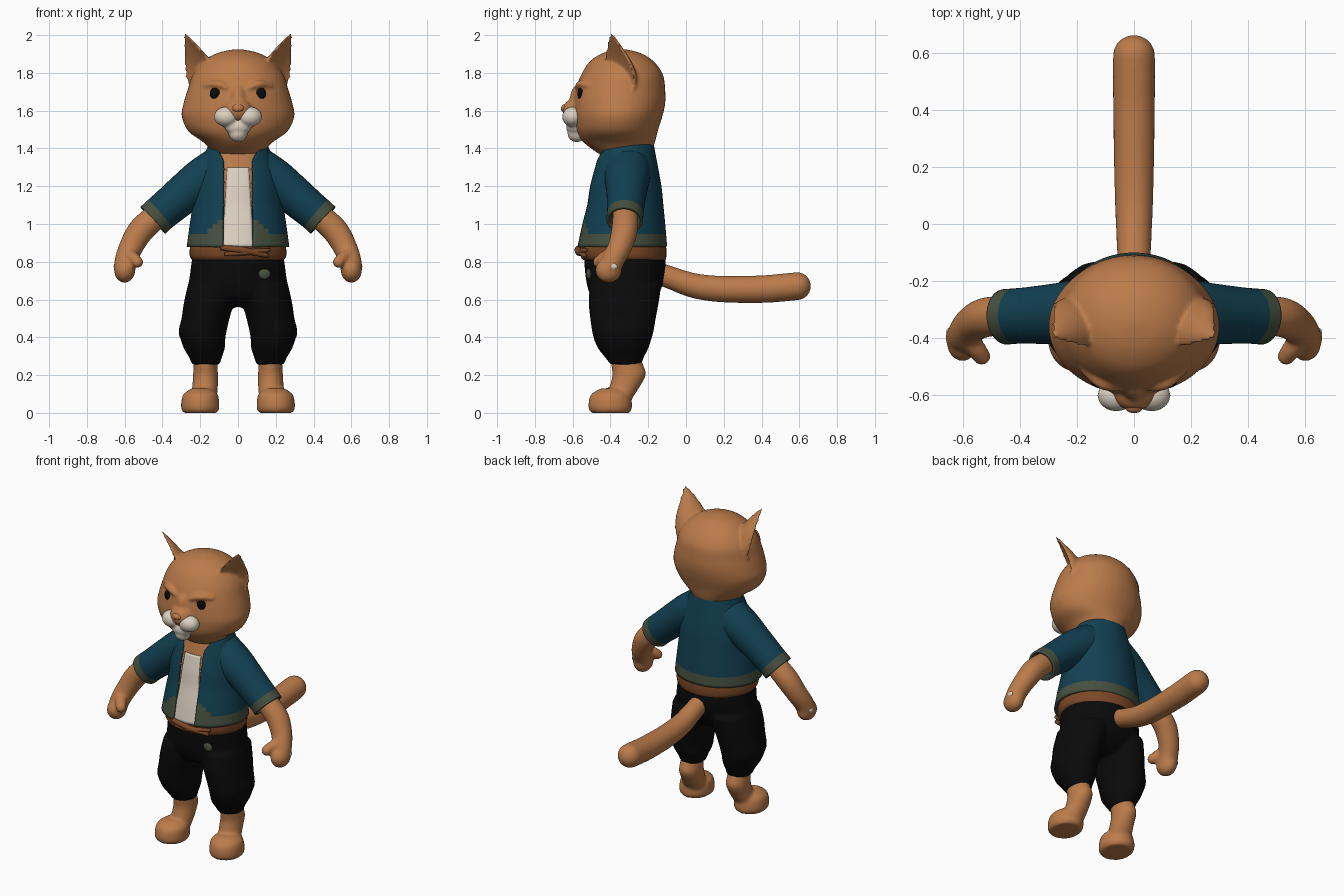
import bpy, bmesh
from math import sin, cos, pi, asin
from mathutils import Vector, Matrix

if "Cube" in bpy.data.objects:
    bpy.data.objects.remove(bpy.data.objects["Cube"])


def material(name, r, g, b):
    m = bpy.data.materials.new(name)
    m.use_nodes = True
    m.diffuse_color = (r, g, b, 1)
    bsdf = m.node_tree.nodes["Principled BSDF"]
    bsdf.inputs["Base Color"].default_value = (r, g, b, 1)
    bsdf.inputs["Roughness"].default_value = 0.8
    return m


FUR = material("orange_fur", 0.50, 0.20, 0.07)
TEAL = material("teal_cloth", 0.006, 0.052, 0.085)
TRIM = material("grey_green_trim", 0.06, 0.08, 0.05)
BELT = material("brown_leather", 0.20, 0.065, 0.02)
BLACK = material("black", 0.003, 0.003, 0.003)
CREAM = material("cream", 0.72, 0.64, 0.54)


def smooth_path(pts, steps=5):
    """Catmull-Rom interpolation through tuples of any length."""
    out = []
    for i in range(len(pts) - 1):
        p = [pts[max(0, min(len(pts) - 1, i + k))] for k in (-1, 0, 1, 2)]
        for s in range(steps):
            t = s / steps
            out.append([b + 0.5 * t * (c - a + t * (2*a - 5*b + 4*c - d + t * (3*(b - c) + d - a)))
                        for a, b, c, d in zip(*p)])
    return out + [list(pts[-1])]


def skin(bm, rows, closed=True, caps=True):
    vs = [[bm.verts.new(p) for p in row] for row in rows]
    n = len(vs[0])
    for lo, hi in zip(vs, vs[1:]):
        for j in range(n if closed else n - 1):
            k = (j + 1) % n
            bm.faces.new((lo[j], lo[k], hi[k], hi[j]))
    if closed and caps:
        bm.faces.new(vs[0][::-1])
        bm.faces.new(vs[-1])


def loft(bm, rings, seg=48, span=None, caps=True):
    """Stack of ellipses (z, centre x, half width, front y, back y); angle 0 is the front."""
    rows = []
    for z, cx, rx, y0, y1 in smooth_path(rings):
        a, b = span(z, rx) if span else (0, 2 * pi)
        n = seg if not span else seg + 1
        ang = [a + (b - a) * j / seg for j in range(n)]
        rows.append([(cx + rx * sin(t), (y0 + y1) / 2 - (y1 - y0) / 2 * cos(t), z) for t in ang])
    skin(bm, rows, closed=span is None, caps=caps)


def sweep(bm, path, seg=24, caps=True):
    """Round tube through points (x, y, z, radius)."""
    pts = smooth_path(path)
    rows = []
    for i, (x, y, z, r) in enumerate(pts):
        d = Vector(pts[min(i + 1, len(pts) - 1)][:3]) - Vector(pts[max(i - 1, 0)][:3])
        q = d.to_track_quat('Z', 'Y')
        rows.append([Vector((x, y, z)) + q @ Vector((r * cos(t), r * sin(t), 0))
                     for t in (2 * pi * j / seg for j in range(seg))])
    skin(bm, rows, caps=caps)


def ball(bm, centre, radii):
    m = Matrix.Translation(centre) @ Matrix.Diagonal((*radii, 1))
    bmesh.ops.create_uvsphere(bm, u_segments=24, v_segments=14, radius=1, matrix=m)


def finish(bm, name, mats, mirror=False, fuse=0, thick=0, rule=None):
    bmesh.ops.recalc_face_normals(bm, faces=bm.faces)
    me = bpy.data.meshes.new(name)
    for f in bm.faces:
        f.smooth = True
        if rule:
            f.material_index = rule(f.calc_center_median())
    bm.to_mesh(me)
    bm.free()
    ob = bpy.data.objects.new(name, me)
    bpy.context.collection.objects.link(ob)
    for m in mats:
        me.materials.append(m)
    if fuse:
        r = ob.modifiers.new("fuse", 'REMESH')
        r.mode, r.voxel_size, r.use_smooth_shade = 'VOXEL', fuse, True
        s = ob.modifiers.new("soften", 'SMOOTH')
        s.factor, s.iterations = 0.5, 5
    if thick:
        s = ob.modifiers.new("thickness", 'SOLIDIFY')
        s.thickness, s.offset = thick, -1
    if mirror:
        ob.modifiers.new("mirror", 'MIRROR')
    return ob


# Head with brows, muzzle bridge and cupped ears
bm = bmesh.new()
loft(bm, [(1.37, 0, .13, -.46, -.19), (1.43, 0, .18, -.54, -.165), (1.49, 0, .262, -.58, -.15),
          (1.57, 0, .298, -.595, -.125), (1.64, 0, .288, -.595, -.11), (1.71, 0, .267, -.585, -.11),
          (1.79, 0, .24, -.555, -.122), (1.86, 0, .185, -.51, -.17), (1.905, 0, .11, -.44, -.24),
          (1.925, 0, .02, -.36, -.32)])
ball(bm, (0, -.585, 1.6), (.075, .07, .065))
ball(bm, (0, -.565, 1.66), (.045, .05, .08))
for s in (1, -1):
    sweep(bm, [(s * .05, -.575, 1.715, .012), (s * .11, -.56, 1.74, .02), (s * .18, -.51, 1.73, .012)])
    rows = []
    for x, y, z, w in smooth_path([(.185, -.35, 1.68, .10), (.2, -.36, 1.77, .115), (.222, -.37, 1.85, .098),
                                   (.25, -.385, 1.93, .058), (.285, -.40, 2.01, .012)]):
        row = []
        for j in range(24):
            t = 2 * pi * j / 24
            u, v = w * cos(t), w * sin(t) * (.8 if sin(t) > 0 else -.2)
            row.append((s * (x + .7 * (u - v)), y + .7 * (u + v), z))
        rows.append(row)
    skin(bm, rows)
finish(bm, "head", [FUR], fuse=.009)

# Face details
bm = bmesh.new()
for s in (1, -1):
    ball(bm, (s * .062, -.6, 1.568), (.066, .056, .053))
ball(bm, (0, -.585, 1.515), (.072, .05, .045))
ball(bm, (0, -.578, 1.48), (.05, .05, .047))
finish(bm, "muzzle", [CREAM], fuse=.008)
bm = bmesh.new()
ball(bm, (0, -.64, 1.612), (.032, .022, .022))
finish(bm, "nose", [FUR])
bm = bmesh.new()
ball(bm, (.115, -.555, 1.69), (.034, .02, .036))
finish(bm, "eyes", [BLACK], mirror=True)

# Torso, shirt and open jacket share one profile
BODY = [(.88, .272, -.585, -.10), (1.0, .255, -.56, -.11), (1.1, .24, -.535, -.12), (1.2, .228, -.52, -.13),
        (1.3, .205, -.495, -.148), (1.38, .172, -.475, -.163), (1.43, .155, -.455, -.172)]


def body(inset):
    return [(z, 0, rx - inset, y0 + inset, y1 - inset) for z, rx, y0, y1 in BODY]


def opening(z, rx):
    a = asin(min(.98, (.08 + max(0, z - 1.34) * .6) / rx))
    return a, 2 * pi - a


def panel(z, rx):
    a = asin((.08 - .06 * (z - .92)) / rx)
    return -a, a


def hem(c):
    corner = max(0, min(1, 1.9 - abs(c.x) / .1)) if c.y < -.35 else 0
    return 1 if c.z < .94 + .09 * corner else 0


bm = bmesh.new()
loft(bm, body(.022))
finish(bm, "torso", [FUR])
bm = bmesh.new()
loft(bm, [r for r in body(.016) if r[0] < 1.35], seg=12, span=panel)
bmesh.ops.delete(bm, geom=[f for f in bm.faces if f.calc_center_median().z > 1.33], context='FACES')
finish(bm, "shirt", [CREAM], thick=.006)
bm = bmesh.new()
loft(bm, body(0), seg=96, span=opening)
finish(bm, "jacket", [TEAL, TRIM], thick=.016, rule=hem)

# Sleeves with contrasting cuffs
bm = bmesh.new()
sweep(bm, [(.09, -.31, 1.29, .125), (.19, -.312, 1.23, .118), (.28, -.315, 1.165, .106),
           (.37, -.32, 1.09, .099), (.412, -.322, 1.055, .097), (.45, -.325, 1.02, .097)], seg=36, caps=False)
finish(bm, "sleeves", [TEAL, TRIM], mirror=True, thick=.016,
       rule=lambda c: int(.75 * (c.x - .412) - .66 * (c.z - 1.055) > 0))

# Ragged fastenings along the jacket edges
bm = bmesh.new()
for z, y in ((1.29, -.468), (1.22, -.487), (1.1, -.508)):
    ball(bm, (.085, y, z), (.018, .012, .007))
finish(bm, "fastenings", [FUR], mirror=True)

# Forearms, hands and thumbs
bm = bmesh.new()
sweep(bm, [(.40, -.32, 1.07, .066), (.51, -.325, .97, .07), (.565, -.35, .88, .064), (.592, -.385, .81, .06),
           (.602, -.405, .755, .058)])
ball(bm, (.6, -.41, .755), (.056, .07, .066))
sweep(bm, [(.585, -.40, .84, .035), (.55, -.44, .815, .034), (.535, -.46, .80, .03)])
ball(bm, (.533, -.463, .798), (.031, .031, .031))
finish(bm, "arms", [FUR], mirror=True, fuse=.009)
bm = bmesh.new()
ball(bm, (.648, -.385, .775), (.01, .022, .016))
finish(bm, "hand_patches", [CREAM], mirror=True)

# Belt and its knot
bm = bmesh.new()
loft(bm, [(.81, 0, .243, -.545, -.108), (.83, 0, .255, -.558, -.104), (.87, 0, .255, -.562, -.104),
          (.895, 0, .247, -.55, -.11)])
finish(bm, "belt", [BELT])
bm = bmesh.new()
sweep(bm, [(-.09, -.56, .875, .014), (.03, -.572, .86, .018), (.16, -.535, .832, .012)], seg=12)
sweep(bm, [(-.07, -.555, .84, .01), (.04, -.57, .85, .016), (.17, -.53, .862, .01)], seg=12)
finish(bm, "belt_knot", [BELT])

# Baggy trousers gathered below the knee
bm = bmesh.new()
loft(bm, [(.56, 0, .10, -.42, -.22), (.6, 0, .2, -.49, -.17), (.66, 0, .258, -.52, -.13),
          (.75, 0, .252, -.535, -.108), (.84, 0, .24, -.54, -.112)])
for s in (1, -1):
    loft(bm, [(.255, s * .17, .075, -.40, -.235), (.29, s * .172, .085, -.425, -.225),
              (.34, s * .178, .108, -.465, -.2), (.385, s * .185, .117, -.485, -.185),
              (.43, s * .188, .127, -.497, -.172), (.5, s * .172, .127, -.507, -.16),
              (.58, s * .155, .132, -.515, -.145), (.68, s * .135, .13, -.51, -.13)])
finish(bm, "trousers", [BLACK], fuse=.011)
bm = bmesh.new()
ball(bm, (.14, -.515, .735), (.032, .014, .028))
finish(bm, "trouser_badge", [TRIM])

# Lower legs with raised hocks, and feet
bm = bmesh.new()
loft(bm, [(.07, .185, .07, -.41, -.29), (.13, .175, .068, -.405, -.25), (.2, .172, .066, -.39, -.213),
          (.25, .172, .063, -.395, -.225), (.31, .172, .06, -.40, -.25)])
loft(bm, [(0, .2, .088, -.5, -.3), (.02, .2, .1, -.515, -.287), (.06, .2, .1, -.515, -.287),
          (.1, .198, .09, -.5, -.3), (.13, .195, .05, -.45, -.33)])
finish(bm, "legs", [FUR], mirror=True, fuse=.01)

# Tail
bm = bmesh.new()
sweep(bm, [(0, -.16, .745, .058), (0, -.08, .715, .06), (0, .05, .672, .066), (0, .2, .655, .07),
           (0, .4, .655, .073), (0, .52, .664, .074), (0, .59, .671, .074)], seg=32)
ball(bm, (0, .588, .671), (.074, .074, .074))
finish(bm, "tail", [FUR], fuse=.01)
